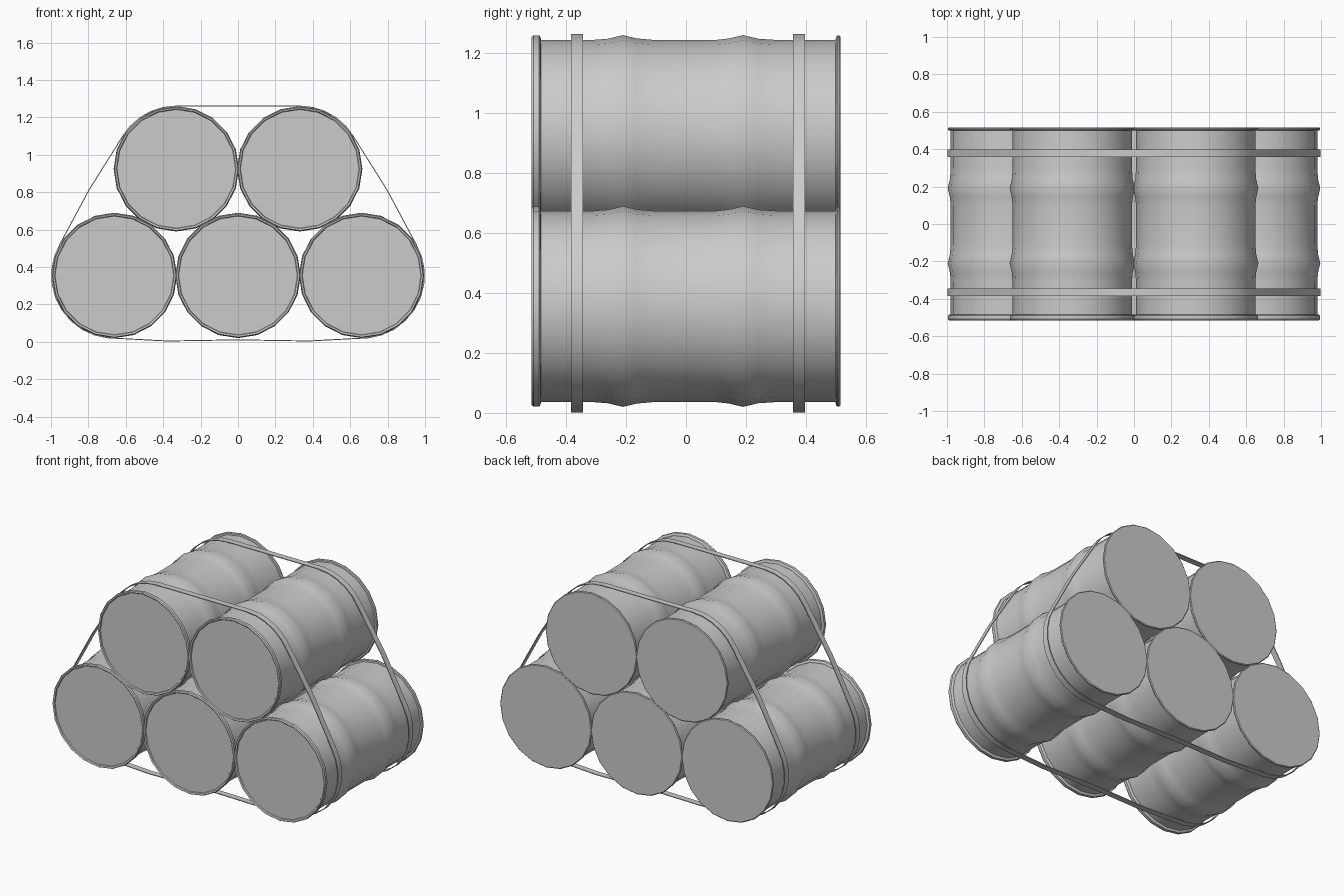
import bpy, bmesh
from math import sin, cos, pi, radians
from mathutils import Vector

if "Cube" in bpy.data.objects:
    bpy.data.objects.remove(bpy.data.objects["Cube"])

SIDES = 20
R_RIM, R_BODY = 0.334, 0.319

# (radius, y) from front lid to back lid
PROFILE = [
    (0.317, -0.505), (0.320, -0.512), (0.329, -0.515), (R_RIM, -0.508),
    (R_RIM, -0.490), (0.328, -0.485), (R_BODY, -0.484),
    (R_BODY, -0.31), (0.323, -0.26), (0.335, -0.21), (0.324, -0.165), (R_BODY, -0.11),
    (R_BODY, 0.10), (0.324, 0.145), (0.335, 0.19), (0.323, 0.24), (R_BODY, 0.30),
    (R_BODY, 0.499), (0.329, 0.500), (R_RIM, 0.505), (R_RIM, 0.511), (0.329, 0.515),
]


def finish(bm, name, angle):
    bmesh.ops.recalc_face_normals(bm, faces=bm.faces)
    mesh = bpy.data.meshes.new(name)
    bm.to_mesh(mesh)
    bm.free()
    ob = bpy.data.objects.new(name, mesh)
    bpy.context.collection.objects.link(ob)
    bpy.ops.object.select_all(action='DESELECT')
    ob.select_set(True)
    bpy.context.view_layer.objects.active = ob
    bpy.ops.object.shade_smooth_by_angle(angle=radians(angle))
    return ob


def bridge(bm, a, b):
    n = len(a)
    for i in range(n):
        j = (i + 1) % n
        bm.faces.new((a[i], a[j], b[j], b[i]))


def barrel(name, cx, cz):
    bm = bmesh.new()
    rings = [[bm.verts.new((r * cos(2 * pi * i / SIDES), y, r * sin(2 * pi * i / SIDES)))
              for i in range(SIDES)] for r, y in PROFILE]
    for a, b in zip(rings, rings[1:]):
        bridge(bm, a, b)
    bm.faces.new(rings[0])
    bm.faces.new(rings[-1])
    ob = finish(bm, name, 35)
    ob.location = (cx, 0, cz)


def strap_path(r=0.333):
    # arcs around the outer barrels joined by taut, slightly loose spans
    def arc(cx, cz, a0, a1, n):
        return [Vector((cx + r * cos(radians(a0 + (a1 - a0) * i / n)), 0,
                        cz + r * sin(radians(a0 + (a1 - a0) * i / n)))) for i in range(n + 1)]
    right = [Vector((0, 0, 0.013)), Vector((0.38, 0, 0.007))]
    right += arc(0.661, 0.355, -84, 30, 9)
    right += [Vector((0.795, 0, 0.810))]
    right += arc(0.33, 0.925, 30, 90, 5)
    left = [Vector((-p.x, 0, p.z)) for p in reversed(right[1:])]
    return right + left


def strap(name, y, width=0.04, thick=0.005):
    pts = strap_path()
    n = len(pts)
    bm = bmesh.new()
    loops = [[], [], [], []]
    for i, p in enumerate(pts):
        t = (pts[(i + 1) % n] - pts[i - 1]).normalized()
        out = Vector((t.z, 0, -t.x)) * thick
        for loop, (s, w) in zip(loops, ((0, -1), (1, -1), (1, 1), (0, 1))):
            loop.append(bm.verts.new(p + out * s + Vector((0, y + w * width / 2, 0))))
    for k in range(4):
        bridge(bm, loops[k], loops[(k + 1) % 4])
    finish(bm, name, 40)


# Bottom row of three, top row of two
for i, x in enumerate((-0.661, 0, 0.661)):
    barrel(f"bottom_barrel_{i + 1}", x, 0.355)
for i, x in enumerate((-0.33, 0.33)):
    barrel(f"top_barrel_{i + 1}", x, 0.925)

# Binding straps
strap("front_strap", -0.364)
strap("back_strap", 0.377)
